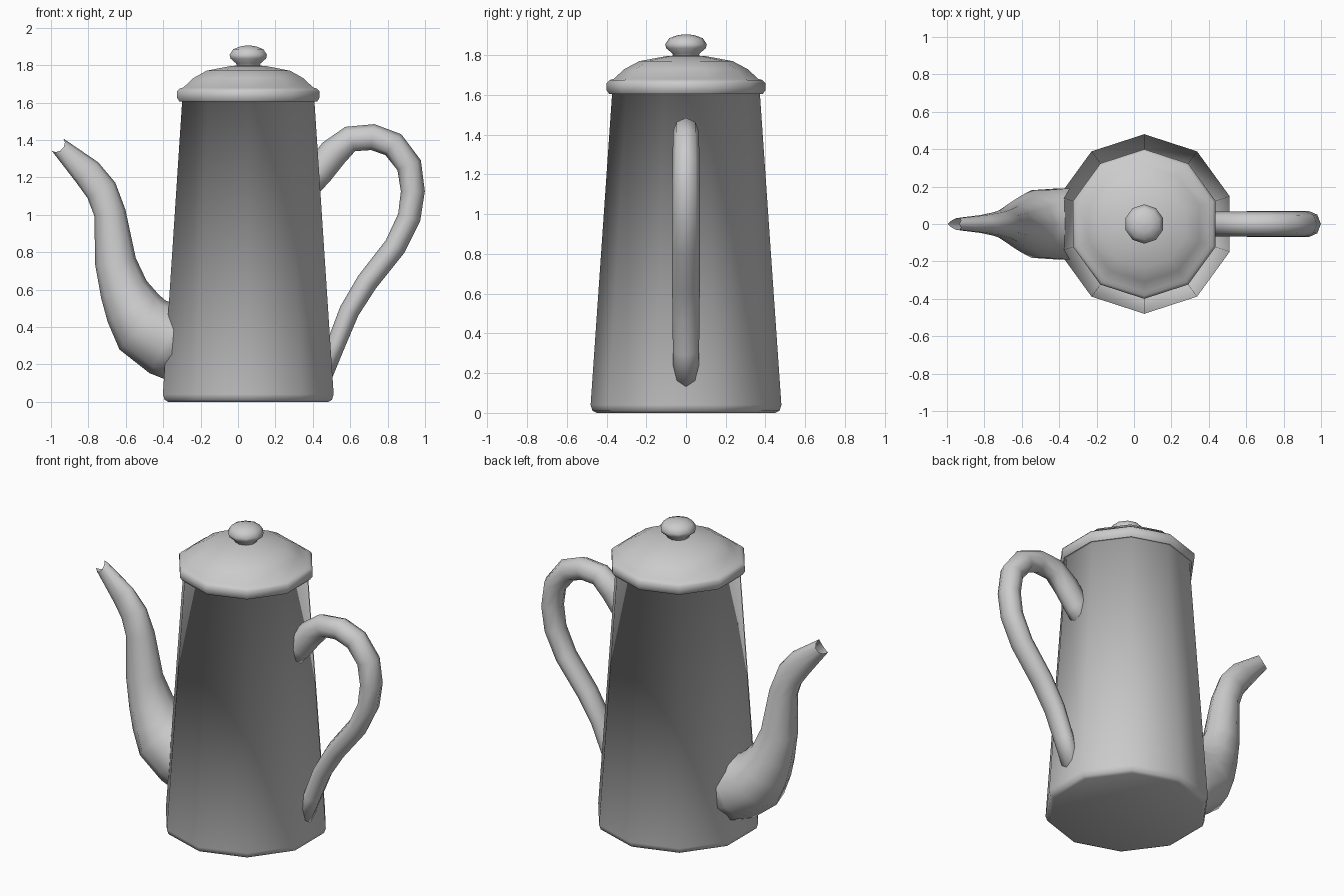
import bpy
import bmesh
from math import cos, sin, pi
from mathutils import Vector

cube = bpy.data.objects.get("Cube")
if cube:
    bpy.data.objects.remove(cube)

AXIS_X = 0.055  # the pot stands off-centre between spout and handle

metal = bpy.data.materials.new("grey_metal")
metal.use_nodes = True
grey = (0.6, 0.6, 0.6, 1)
metal.diffuse_color = grey
metal.node_tree.nodes["Principled BSDF"].inputs["Base Color"].default_value = grey


def skin(name, rings, cap_start=False, cap_end=False):
    """Bridge closed rings of points into one smooth object."""
    bm = bmesh.new()
    rows = [[bm.verts.new(p) for p in ring] for ring in rings]
    count = len(rows[0])
    for a, b in zip(rows, rows[1:]):
        for i in range(count):
            j = (i + 1) % count
            bm.faces.new((a[i], a[j], b[j], b[i]))
    if cap_start:
        bm.faces.new(rows[0][::-1])
    if cap_end:
        bm.faces.new(rows[-1])
    bmesh.ops.recalc_face_normals(bm, faces=bm.faces)
    for face in bm.faces:
        face.smooth = True
    mesh = bpy.data.meshes.new(name)
    bm.to_mesh(mesh)
    bm.free()
    mesh.materials.append(metal)
    obj = bpy.data.objects.new(name, mesh)
    bpy.context.collection.objects.link(obj)
    return obj


def lathe(name, profile, sides=10, **caps):
    """Turn a (radius, height) profile, with a corner facing the back."""
    angles = [pi / 2 + 2 * pi * i / sides for i in range(sides)]
    rings = [[(AXIS_X + r * cos(a), r * sin(a), z) for a in angles]
             for r, z in profile]
    return skin(name, rings, **caps)


def tube(name, path, sides=8, notch=0, **caps):
    """Sweep an ellipse along (x, z, in-plane radius, sideways radius)."""
    centres = [Vector((x, 0, z)) for x, z, r, w in path]
    rings = []
    for k, (x, z, r, w) in enumerate(path):
        before = centres[max(k - 1, 0)]
        after = centres[min(k + 1, len(path) - 1)]
        along = (after - before).normalized()
        across = Vector((along.z, 0, -along.x))
        ring = []
        for i in range(sides):
            a = 2 * pi * i / sides
            p = centres[k] + across * r * cos(a) + Vector((0, w * sin(a), 0))
            if k == len(path) - 1:
                p -= along * notch * abs(sin(a))
            ring.append(p)
        rings.append(ring)
    return skin(name, rings, **caps)


# Tapered body with a rounded foot and a small turned-out lip
lathe("pot_body", [(0.45, 0), (0.47, 0.01), (0.48, 0.04), (0.372, 1.605),
                   (0.387, 1.605)], cap_start=True)

# Lid: rolled rim and low dome
lathe("lid", [(0.387, 1.605), (0.4, 1.625), (0.4, 1.66), (0.385, 1.675),
              (0.365, 1.68), (0.31, 1.73), (0.235, 1.77), (0.1, 1.795),
              (0.03, 1.8)], cap_end=True)

# Knob on the lid
lathe("lid_knob", [(0.06, 1.79), (0.07, 1.81), (0.1, 1.835), (0.105, 1.855),
                   (0.085, 1.885), (0.045, 1.9), (0.01, 1.905)], cap_end=True)

# Curved spout, open and notched at the tip
tube("spout", [(-0.3, 0.3, 0.2, 0.2), (-0.38, 0.33, 0.2, 0.2),
               (-0.51, 0.41, 0.18, 0.19), (-0.56, 0.5, 0.155, 0.16),
               (-0.61, 0.6, 0.13, 0.13), (-0.655, 0.75, 0.11, 0.1),
               (-0.685, 1.01, 0.085, 0.08), (-0.73, 1.13, 0.085, 0.065),
               (-0.805, 1.225, 0.08, 0.05), (-0.965, 1.375, 0.045, 0.033)],
     sides=10, notch=0.035, cap_start=True)

# Looping handle, both ends set into the body
tube("handle", [(0.36, 1.14, 0.07, 0.066), (0.43, 1.23, 0.08, 0.066),
                (0.51, 1.33, 0.08, 0.066), (0.6, 1.405, 0.07, 0.066),
                (0.72, 1.415, 0.07, 0.066), (0.83, 1.375, 0.07, 0.066),
                (0.915, 1.265, 0.068, 0.068), (0.935, 1.125, 0.064, 0.07),
                (0.915, 0.985, 0.062, 0.07), (0.84, 0.83, 0.06, 0.07),
                (0.69, 0.64, 0.058, 0.07), (0.595, 0.485, 0.054, 0.068),
                (0.525, 0.31, 0.05, 0.066), (0.46, 0.14, 0.045, 0.064)],
     cap_start=True, cap_end=True)
